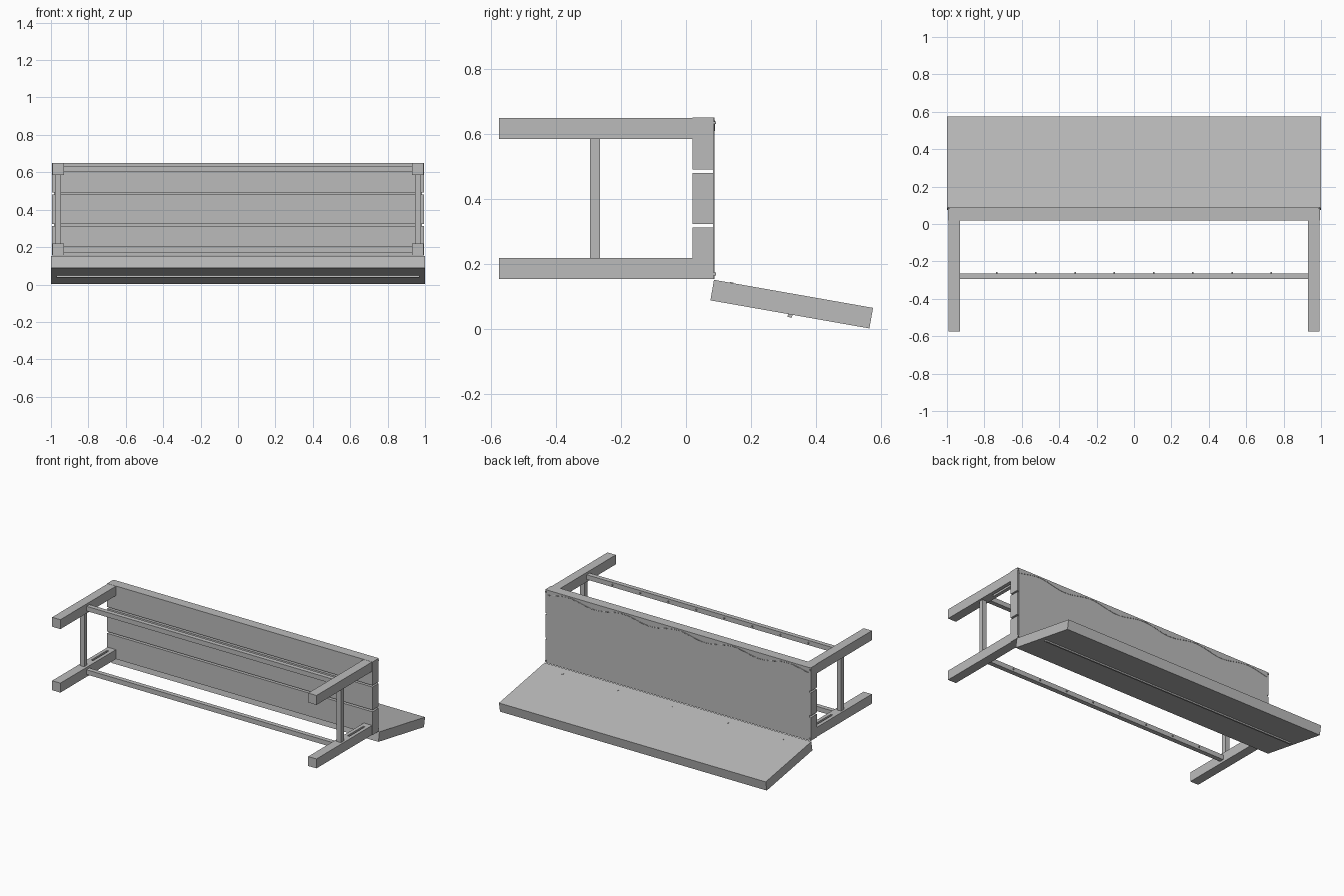
import bpy
import math
from mathutils import Matrix, Vector

cube = bpy.data.objects.get("Cube")
if cube:
    bpy.data.objects.remove(cube, do_unlink=True)

grey = bpy.data.materials.new("plain_grey")
grey.use_nodes = True
tone = (0.5, 0.5, 0.5, 1)
grey.diffuse_color = tone
grey.node_tree.nodes["Principled BSDF"].inputs["Base Color"].default_value = tone


def box(name, low, high):
    """Box between two opposite corners."""
    low, high = Vector(low), Vector(high)
    bpy.ops.mesh.primitive_cube_add(size=1)
    ob = bpy.context.object
    ob.name = name
    size = Matrix.Diagonal((high - low).to_4d())
    ob.data.transform(Matrix.Translation((low + high) / 2) @ size)
    ob.data.materials.append(grey)
    return ob


SIDES = (("left", 1), ("right", -1))
LEVELS = (("lower", 0.155, 1), ("upper", 0.585, -1))

# Three planks with narrow gaps, closed by a thin sheet behind
for i, (bottom, top) in enumerate(((0.155, 0.312), (0.324, 0.48), (0.491, 0.65))):
    box(f"plank_{i + 1}", (-0.995, 0.02, bottom), (0.995, 0.085, top))
box("backing_sheet", (-0.985, 0.083, 0.155), (0.985, 0.087, 0.65))

# Legs with a narrow pocket slot on their facing sides
for level, z, inward in LEVELS:
    for side, s in SIDES:
        leg = box(f"{level}_{side}_leg", (s * 0.96 - 0.031, -0.575, z),
                  (s * 0.96 + 0.031, 0.02, z + 0.064))
        face = z + 0.064 if inward > 0 else z
        slot = box(f"{level}_{side}_slot_cutter", (s * 0.96 - 0.007, -0.19, face - 0.02),
                   (s * 0.96 + 0.007, -0.02, face + 0.02))
        cut = leg.modifiers.new("slot", "BOOLEAN")
        cut.operation = "DIFFERENCE"
        cut.solver = "EXACT"
        cut.object = slot
        slot.hide_render = True
        slot.hide_set(True)

    # Long stretcher with small pegs on its plank side
    mid = z + 0.032
    box(f"{level}_stretcher", (-0.93, -0.295, mid - 0.016), (0.93, -0.264, mid + 0.016))
    for i in range(8):
        x = (i - 3.5) * 0.21
        box(f"{level}_peg_{i + 1}", (x - 0.004, -0.264, mid - 0.004),
            (x + 0.004, -0.257, mid + 0.004))

# Short stretchers between the legs, and corner clips
for side, s in SIDES:
    box(f"{side}_end_stretcher", (s * 0.962 - 0.016, -0.295, 0.219),
        (s * 0.962 + 0.016, -0.264, 0.585))
    for level, z in (("lower", 0.17), ("upper", 0.635)):
        box(f"{level}_{side}_clip", (s * 0.99 - 0.004, 0.085, z - 0.004),
            (s * 0.99 + 0.004, 0.092, z + 0.004))

# Tilted panel with a strip below and pin heads above
panel_parts = [
    box("tilted_panel", (-1, 0, -0.064), (1, 0.496, 0)),
    box("panel_strip", (-0.97, 0.242, -0.073), (0.97, 0.256, -0.063)),
]
for i in range(5):
    x = (i - 2) * 0.413
    panel_parts.append(box(f"pin_{i + 1}", (x - 0.005, 0.05, -0.001),
                           (x + 0.005, 0.06, 0.002)))
tilt = Matrix.Translation((0, 0.086, 0.152)) @ Matrix.Rotation(math.radians(-10), 4, "X")
for part in panel_parts:
    part.data.transform(tilt)

# Thin wavy cord along the upper rear edge
curve = bpy.data.curves.new("cord", "CURVE")
curve.dimensions = "3D"
curve.bevel_depth = 0.002
curve.bevel_resolution = 1
line = curve.splines.new("POLY")
line.points.add(60)
for i, point in enumerate(line.points):
    x = -0.98 + 1.96 * i / 60
    point.co = (x, 0.087, 0.625 + 0.015 * math.cos(2 * math.pi * x / 0.413), 1)
cord = bpy.data.objects.new("cord", curve)
curve.materials.append(grey)
bpy.context.collection.objects.link(cord)
